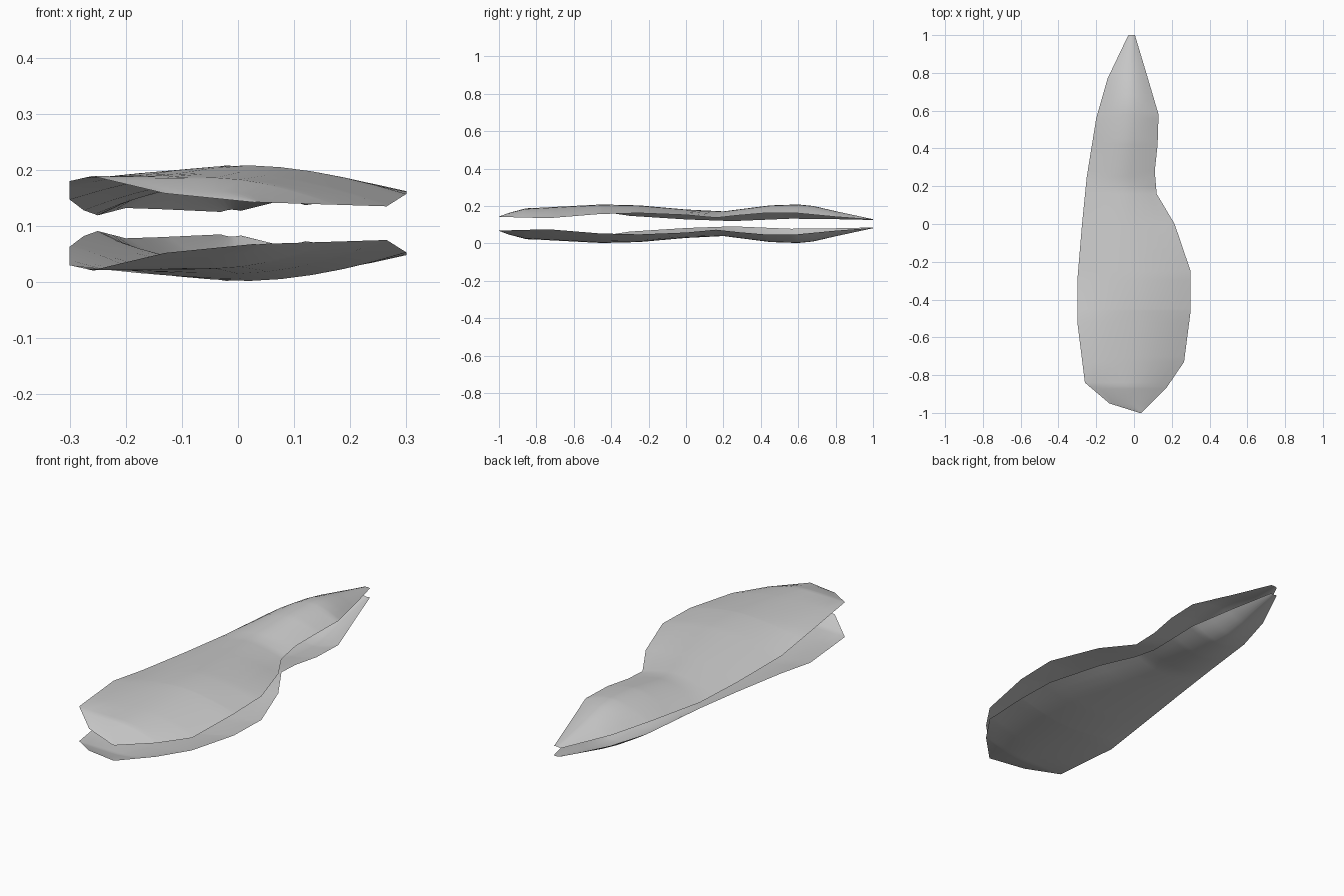
import bpy
import bmesh

cube = bpy.data.objects.get("Cube")
if cube:
    bpy.data.objects.remove(cube, do_unlink=True)

grey = bpy.data.materials.new("pale_grey")
grey.use_nodes = True
colour = (0.6, 0.6, 0.6, 1)
grey.diffuse_color = colour
grey.node_tree.nodes["Principled BSDF"].inputs["Base Color"].default_value = colour

MID_Z = 0.105     # plane between the two shells
FULLNESS = 1.7    # how quickly a section rises from rim to crown
HALF = 5          # strips from each rim to the crown

# Rims as (y, x, z), crown line likewise, from the front to the pointed back
left_rim = [(-1, .03, .142), (-.95, -.13, .158), (-.84, -.26, .189), (-.52, -.3, .18),
            (-.3, -.3, .147), (0, -.275, .128), (.25, -.25, .119), (.56, -.2, .132),
            (.77, -.14, .13), (1, -.03, .125)]
right_rim = [(-1, .04, .142), (-.87, .17, .138), (-.73, .265, .135), (-.46, .3, .157),
             (-.25, .3, .162), (0, .215, .152), (.16, .12, .137), (.28, .11, .15),
             (.42, .125, .162), (.58, .13, .163), (.8, .065, .142), (1, .005, .127)]
crown = [(-1, .035, .143), (-.95, -.03, .162), (-.86, -.04, .186), (-.7, 0, .195),
         (-.45, .02, .208), (-.25, .01, .203), (0, -.04, .181), (.2, -.06, .171),
         (.45, -.03, .203), (.6, -.02, .208), (.68, -.02, .2), (.8, -.02, .172), (1, -.012, .129)]


def at(line, y):
    """Point on a line of (y, x, z) stations, as (x, z)."""
    for a, b in zip(line, line[1:]):
        if y <= b[0]:
            t = (y - a[0]) / (b[0] - a[0])
            return a[1] + t * (b[1] - a[1]), a[2] + t * (b[2] - a[2])
    return line[-1][1:]


def section(y):
    """Domed cross-section from the left rim over the crown to the right rim."""
    cx, cz = at(crown, y)
    points = []
    for rim, steps in ((left_rim, range(HALF + 1)), (right_rim, range(HALF - 1, -1, -1))):
        rx, rz = at(rim, y)
        for i in steps:
            u = i / HALF
            rise = 1 - (1 - u) ** FULLNESS
            points.append((rx + u * (cx - rx), y, rz + rise * (cz - rz)))
    return points


def shell(name, side):
    """One open shell; side 1 domes upward, side -1 is its mirror image."""
    bm = bmesh.new()
    stations = sorted({p[0] for p in left_rim + right_rim + crown})
    rows = [[bm.verts.new((x, y, MID_Z + side * (z - MID_Z))) for x, y, z in section(s)]
            for s in stations]
    for a, b in zip(rows, rows[1:]):
        for i in range(len(a) - 1):
            quad = [a[i], a[i + 1], b[i + 1], b[i]]
            face = bm.faces.new(quad if side > 0 else quad[::-1])
            face.smooth = True
    mesh = bpy.data.meshes.new(name)
    bm.to_mesh(mesh)
    bm.free()
    mesh.materials.append(grey)
    obj = bpy.data.objects.new(name, mesh)
    bpy.context.collection.objects.link(obj)


shell("upper_shell", 1)
shell("lower_shell", -1)
